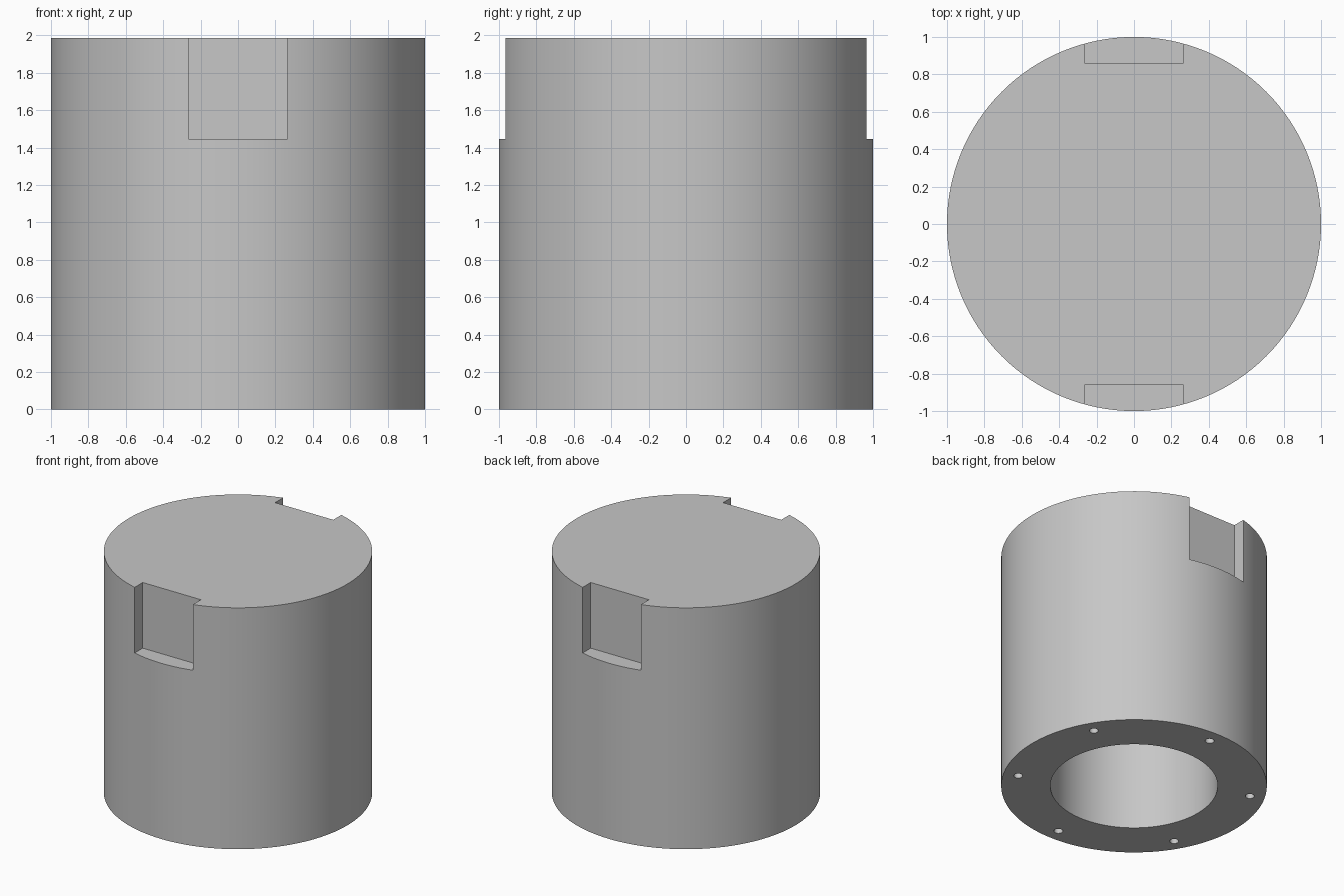
import bpy
import math

if "Cube" in bpy.data.objects:
    bpy.data.objects.remove(bpy.data.objects["Cube"])

HEIGHT = 1.985
NOTCH_FLOOR = 1.445

grey = bpy.data.materials.new("plain grey")
grey.use_nodes = True
colour = (0.57, 0.57, 0.57, 1)
grey.diffuse_color = colour
grey.node_tree.nodes["Principled BSDF"].inputs["Base Color"].default_value = colour


def cylinder(name, radius, bottom, top, x=0, y=0, sides=128):
    bpy.ops.mesh.primitive_cylinder_add(
        vertices=sides, radius=radius, depth=top - bottom,
        location=(x, y, (top + bottom) / 2))
    obj = bpy.context.object
    obj.name = name
    obj.data.materials.append(grey)
    return obj


def box(name, size, location):
    bpy.ops.mesh.primitive_cube_add(size=1, location=location)
    obj = bpy.context.object
    obj.name = name
    obj.scale = size
    bpy.ops.object.transform_apply(location=False, rotation=False, scale=True)
    obj.data.materials.append(grey)
    return obj


# Solid round body
body = cylinder("cap_body", 1, 0, HEIGHT)

# Central blind bore, open at the bottom
cutters = [cylinder("bore_cutter", 0.63, -0.1, NOTCH_FLOOR, sides=96)]

# Ring of six screw holes in the bottom rim
for i in range(6):
    a = math.radians(30 + 60 * i)
    cutters.append(cylinder("screw_hole_cutter", 0.034, -0.1, 0.4,
                            0.885 * math.cos(a), 0.885 * math.sin(a), 24))

# Flat notches at the front and back of the top edge
for side in (-1, 1):
    cutters.append(box("notch_cutter", (0.53, 0.4, 0.8),
                       (0, side * 1.06, NOTCH_FLOOR + 0.4)))

# Cut everything out of the body
bpy.ops.object.select_all(action='DESELECT')
bpy.context.view_layer.objects.active = body
body.select_set(True)
for cutter in cutters:
    cutter.hide_render = True
    mod = body.modifiers.new("cut", 'BOOLEAN')
    mod.operation = 'DIFFERENCE'
    mod.solver = 'EXACT'
    mod.object = cutter
    bpy.ops.object.modifier_apply(modifier=mod.name)
    bpy.data.objects.remove(cutter)

bpy.ops.object.shade_smooth_by_angle(angle=math.radians(30))
